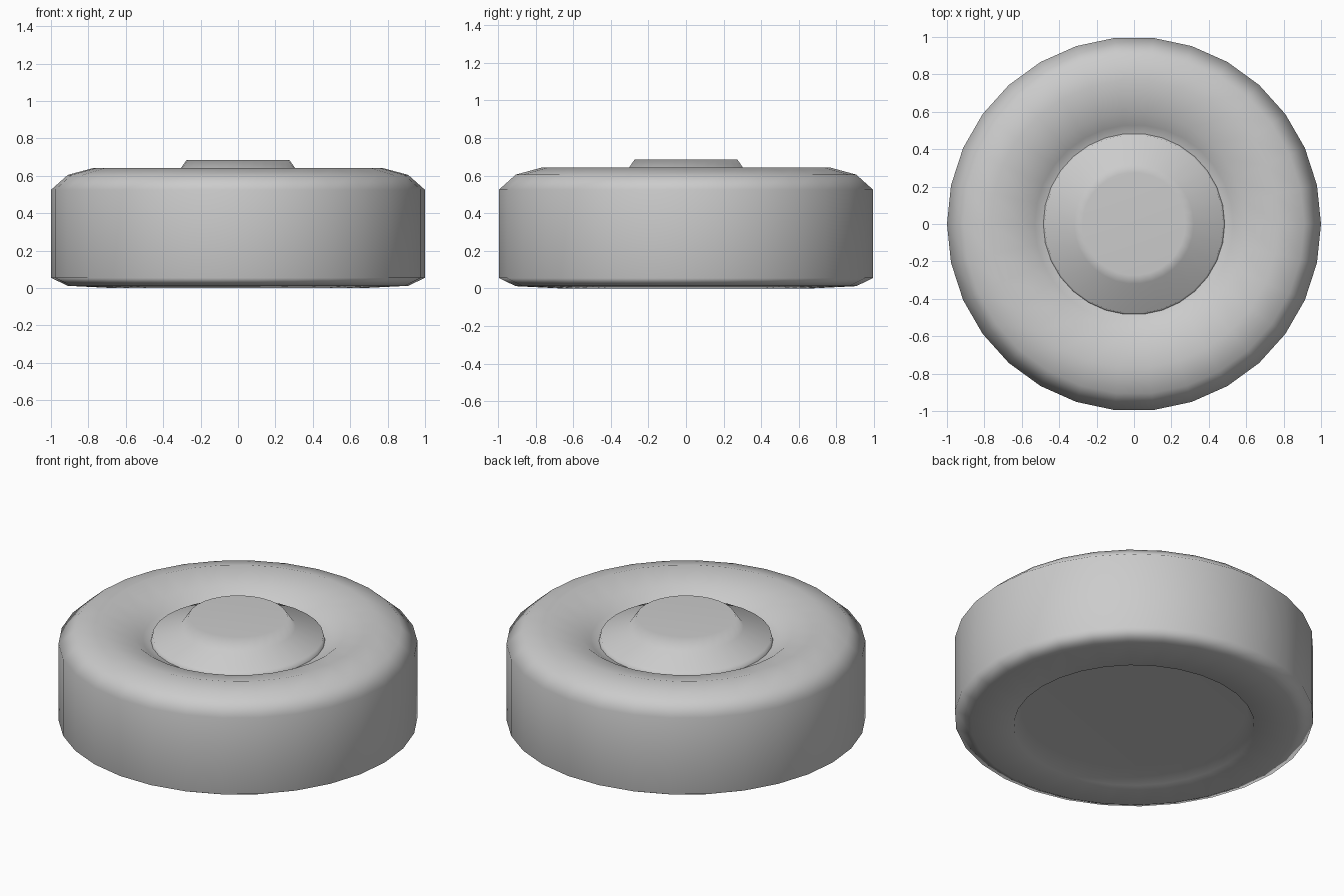
import bpy, bmesh, math

if "Cube" in bpy.data.objects:
    bpy.data.objects.remove(bpy.data.objects["Cube"], do_unlink=True)

SIDES = 30

grey = bpy.data.materials.new("plain grey")
grey.use_nodes = True
colour = (0.6, 0.6, 0.6, 1)
grey.diffuse_color = colour
grey.node_tree.nodes["Principled BSDF"].inputs["Base Color"].default_value = colour


def lathe(name, profile, cap_start=False, cap_end=False):
    """Spin a list of (radius, height) points around the z axis."""
    bm = bmesh.new()
    rings = []
    for r, z in profile:
        rings.append([bm.verts.new((r * math.cos(math.tau * i / SIDES),
                                    r * math.sin(math.tau * i / SIDES), z))
                      for i in range(SIDES)])
    for low, high in zip(rings, rings[1:]):
        for i in range(SIDES):
            j = (i + 1) % SIDES
            bm.faces.new((low[i], low[j], high[j], high[i]))
    if cap_start:
        bm.faces.new(rings[0][::-1])
    if cap_end:
        bm.faces.new(rings[-1])
    mesh = bpy.data.meshes.new(name)
    bm.to_mesh(mesh)
    bm.free()
    mesh.materials.append(grey)
    obj = bpy.data.objects.new(name, mesh)
    bpy.context.collection.objects.link(obj)
    bpy.ops.object.select_all(action='DESELECT')
    obj.select_set(True)
    bpy.context.view_layer.objects.active = obj
    bpy.ops.object.shade_smooth_by_angle(angle=math.radians(72))
    # Let the large faces stay visually flat
    weighted = obj.modifiers.new("weighted normals", 'WEIGHTED_NORMAL')
    weighted.keep_sharp = True


# Tyre: recessed underside, straight tread, rounded shoulder, dished inner lip
lathe("tyre", [(0.63, 0.1), (0.67, 0), (0.91, 0.012), (1, 0.055),
               (1, 0.525), (0.91, 0.605), (0.77, 0.643),
               (0.595, 0.6), (0.53, 0.55), (0.478, 0.535)],
      cap_start=True)

# Hub: shallow plate with a short rim wall and a raised flat centre
lathe("hub", [(0.487, 0.53), (0.477, 0.568), (0.32, 0.62), (0.275, 0.685)],
      cap_end=True)
